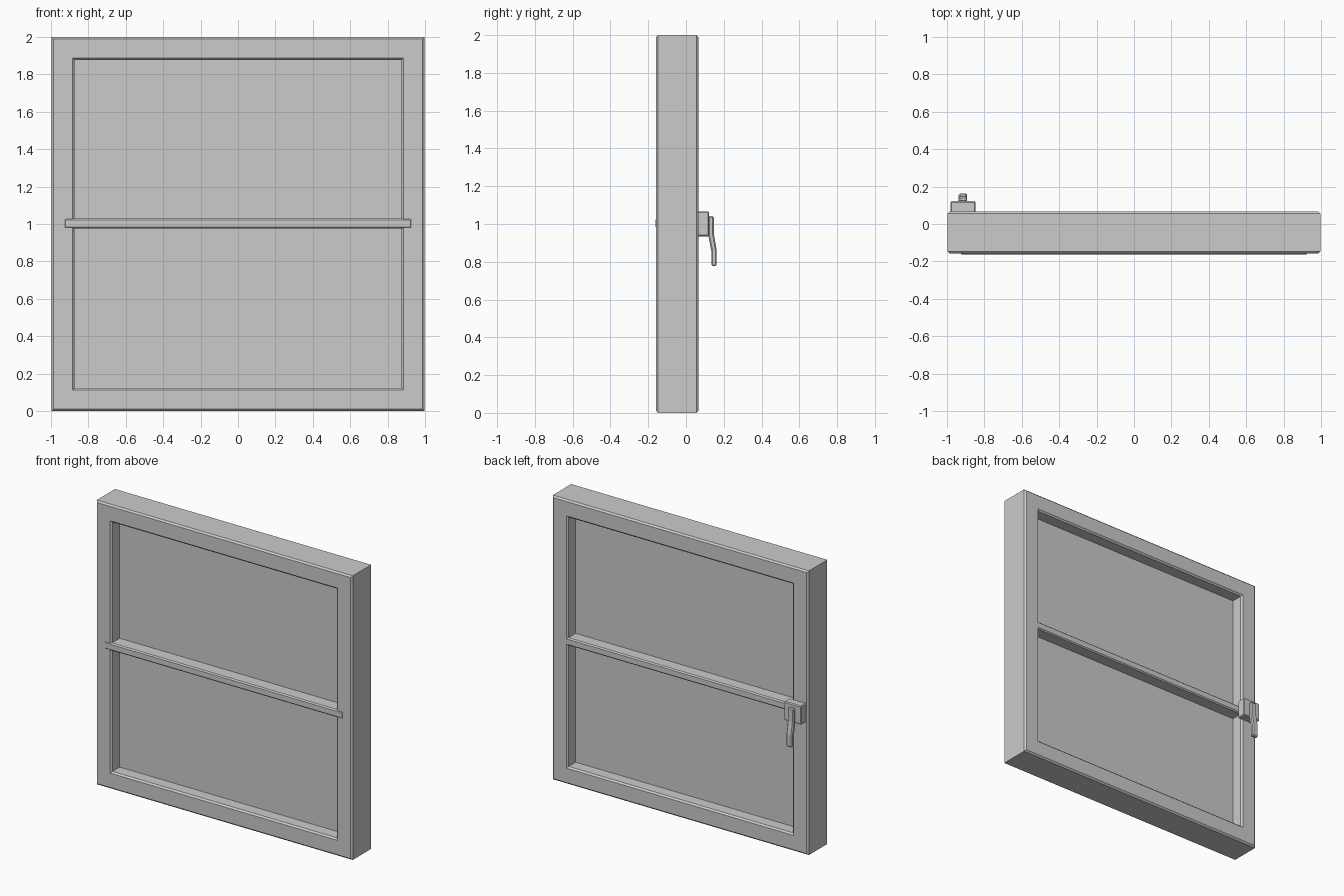
import bpy, bmesh

if "Cube" in bpy.data.objects:
    bpy.data.objects.remove(bpy.data.objects["Cube"])


def finish(name, bm, bevel=0.0):
    bmesh.ops.recalc_face_normals(bm, faces=bm.faces[:])
    me = bpy.data.meshes.new(name)
    bm.to_mesh(me)
    bm.free()
    ob = bpy.data.objects.new(name, me)
    bpy.context.collection.objects.link(ob)
    if bevel:
        mod = ob.modifiers.new("bevel", 'BEVEL')
        mod.width = bevel
        mod.segments = 1
        mod.limit_method = 'ANGLE'
        mod.angle_limit = 0.7
    return ob


def box(name, x, y, z, bevel=0.0):
    bm = bmesh.new()
    bmesh.ops.create_cube(bm, size=1)
    for v in bm.verts:
        v.co = [(a + b) / 2 + c * (b - a) for (a, b), c in zip((x, y, z), v.co)]
    return finish(name, bm, bevel)


# Outer frame: chamfered section carried around four mitred corners
W, H, INSET, C = 0.997, 2.0, 0.123, 0.011
Y0, Y1 = -0.158, 0.067
section = [(0, Y0 + C), (0, Y1 - C), (C, Y1), (INSET - C, Y1),
           (INSET, Y1 - C), (INSET, Y0 + C), (INSET - C, Y0), (C, Y0)]
bm = bmesh.new()
rings = [[bm.verts.new((sx * (W - inset), y, H - inset if top else inset))
          for inset, y in section]
         for sx, top in ((-1, 0), (1, 0), (1, 1), (-1, 1))]
for i in range(4):
    a, b = rings[i], rings[(i + 1) % 4]
    for j in range(len(section)):
        k = (j + 1) % len(section)
        bm.faces.new((a[j], b[j], b[k], a[k]))
finish("window_frame", bm)

# Glass pane set in the middle of the frame depth
box("glass_pane", (-0.89, 0.89), (-0.068, -0.022), (0.11, 1.89))

# Horizontal bar across the opening, just proud of the front
box("middle_bar", (-0.93, 0.93), (-0.162, 0.066), (0.977, 1.03), 0.008)

# Handle mounting block on the back
HX = -0.915
box("handle_base", (HX - 0.067, HX + 0.067), (0.06, 0.122), (0.935, 1.067), 0.006)

# Cranked lever extruded from its side profile
profile = [(0.118, 1.042), (0.147, 1.042), (0.147, 0.95), (0.162, 0.865),
           (0.162, 0.777), (0.134, 0.777), (0.134, 0.855), (0.118, 0.94)]
bm = bmesh.new()
face = bm.faces.new([bm.verts.new((HX - 0.023, y, z)) for y, z in profile])
ext = bmesh.ops.extrude_face_region(bm, geom=[face])
bmesh.ops.translate(bm, vec=(0.046, 0, 0),
                    verts=[g for g in ext["geom"] if isinstance(g, bmesh.types.BMVert)])
finish("handle_lever", bm, 0.007)
